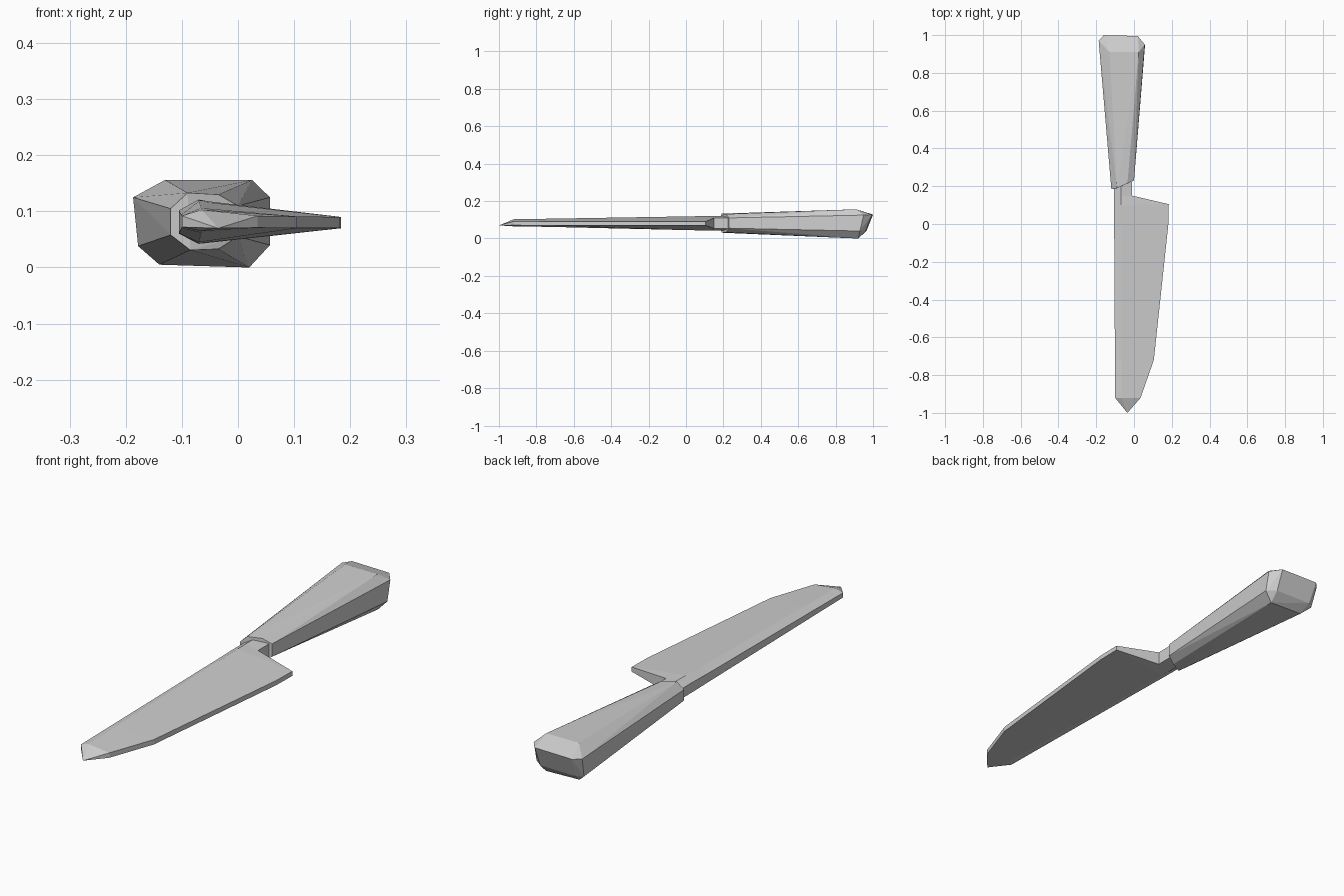
import bpy
import bmesh

cube = bpy.data.objects.get("Cube")
if cube:
    bpy.data.objects.remove(cube, do_unlink=True)

# One plain grey for the whole knife
grey = bpy.data.materials.new("light_grey")
grey.use_nodes = True
colour = (0.62, 0.62, 0.62, 1)
grey.diffuse_color = colour
bsdf = grey.node_tree.nodes["Principled BSDF"]
bsdf.inputs["Base Color"].default_value = colour
bsdf.inputs["Roughness"].default_value = 0.8


def finish(bm, name):
    """Turn a bmesh into a flat shaded object with outward normals."""
    bmesh.ops.recalc_face_normals(bm, faces=bm.faces[:])
    mesh = bpy.data.meshes.new(name)
    bm.to_mesh(mesh)
    bm.free()
    mesh.materials.append(grey)
    obj = bpy.data.objects.new(name, mesh)
    bpy.context.collection.objects.link(obj)
    return obj


def blade_ring(bm, y, spine_x, ridge_x, edge_x, edge_y, ridge_z, spine_z, edge_z):
    """Six-sided section; each z entry is a (bottom, top) pair."""
    return [bm.verts.new(p) for p in (
        (spine_x, y, spine_z[0]), (spine_x, y, spine_z[1]),
        (ridge_x, y, ridge_z[1]), (edge_x, edge_y, edge_z[1]),
        (edge_x, edge_y, edge_z[0]), (ridge_x, y, ridge_z[0]))]


# Blade and neck: sections from the tip to inside the handle
bm = bmesh.new()
rings = [blade_ring(bm, *s) for s in (
    (-0.92, -0.10, -0.065, 0.035, -0.92, (0.065, 0.103), (0.072, 0.092), (0.071, 0.092)),
    (-0.72, -0.101, -0.066, 0.105, -0.72, (0.062, 0.106), (0.070, 0.094), (0.070, 0.091)),
    (0.00, -0.105, -0.07, 0.182, 0.00, (0.045, 0.118), (0.062, 0.100), (0.070, 0.090)),
    (0.10, -0.105, -0.07, 0.184, 0.105, (0.043, 0.120), (0.060, 0.102), (0.070, 0.090)),
    (0.15, -0.105, -0.07, -0.01, 0.15, (0.042, 0.121), (0.060, 0.102), (0.053, 0.110)),
    (0.23, -0.105, -0.07, -0.01, 0.23, (0.042, 0.121), (0.060, 0.102), (0.053, 0.110)))]
for a, b in zip(rings, rings[1:]):
    for i in range(6):
        j = (i + 1) % 6
        bm.faces.new((a[i], a[j], b[j], b[i]))
tip = bm.verts.new((-0.035, -1.0, 0.07))
for i in range(6):
    bm.faces.new((rings[0][i], rings[0][(i + 1) % 6], tip))
bm.faces.new(rings[-1])
finish(bm, "blade")

# Handle: flared octagonal grip with a bevelled, slanted butt
front = [(-0.09, 0.19, 0.133), (-0.035, 0.215, 0.13), (0, 0.23, 0.11), (0, 0.23, 0.055),
         (-0.035, 0.215, 0.033), (-0.085, 0.19, 0.031), (-0.12, 0.185, 0.058), (-0.12, 0.185, 0.105)]
back = [(-0.13, 0.91, 0.156), (0.025, 0.91, 0.156), (0.057, 0.95, 0.125), (0.057, 0.93, 0.04),
        (0.02, 0.92, 0), (-0.14, 0.92, 0.005), (-0.178, 0.945, 0.038), (-0.187, 0.97, 0.125)]
butt = [(-0.16, 1.0, 0.128), (0.02, 0.995, 0.128), (0.02, 0.96, 0.04), (-0.15, 0.965, 0.04)]
bm = bmesh.new()
for p in front + back + butt:
    bm.verts.new(p)
bmesh.ops.convex_hull(bm, input=bm.verts[:])
bmesh.ops.dissolve_limit(bm, angle_limit=0.06, verts=bm.verts[:], edges=bm.edges[:])
finish(bm, "handle")
